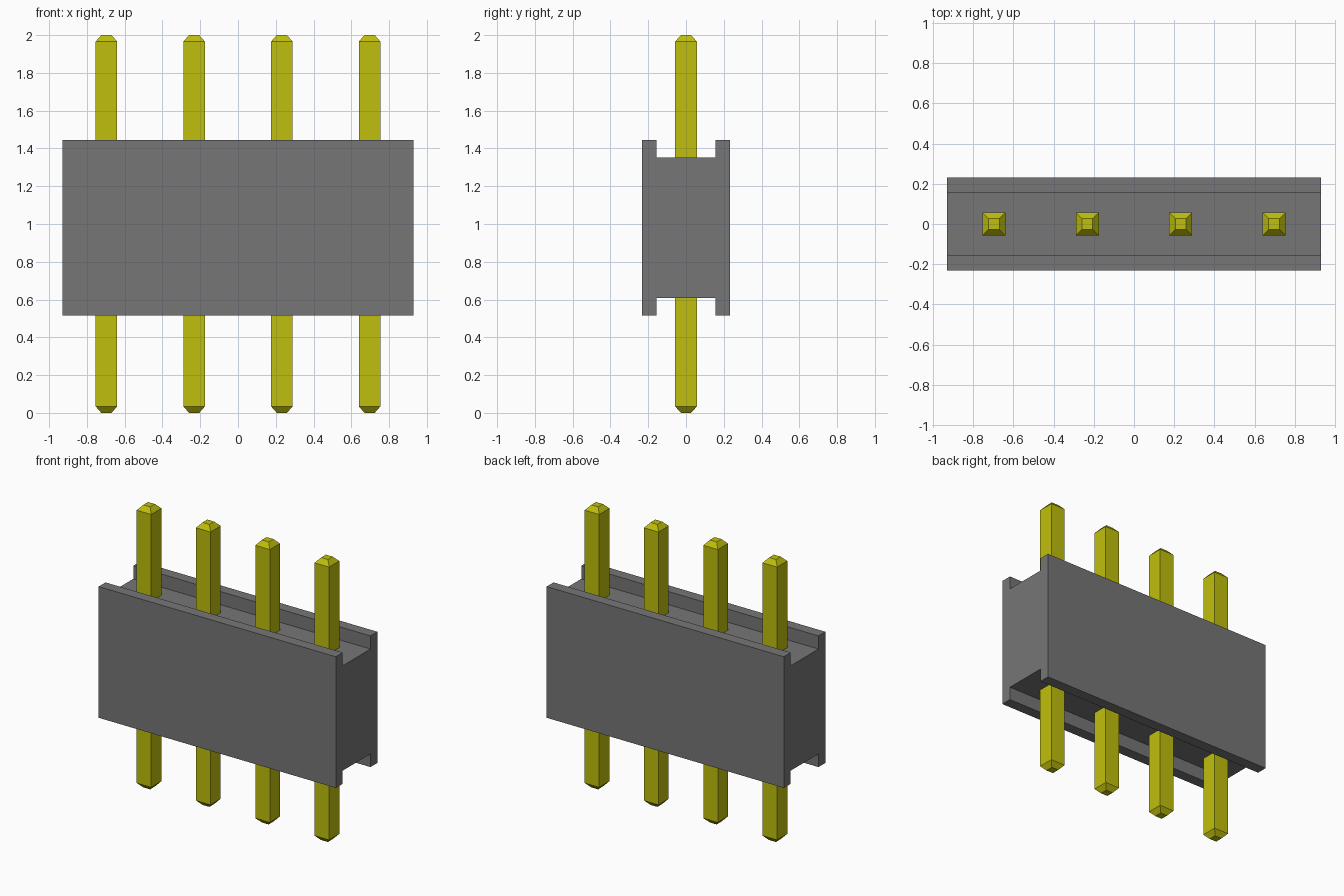
import bpy
import bmesh

default = bpy.data.objects.get("Cube")
if default:
    bpy.data.objects.remove(default, do_unlink=True)


def make_material(name, color):
    mat = bpy.data.materials.new(name)
    mat.use_nodes = True
    mat.diffuse_color = color
    mat.node_tree.nodes["Principled BSDF"].inputs["Base Color"].default_value = color
    return mat


def make_object(name, bm, mat):
    bmesh.ops.recalc_face_normals(bm, faces=bm.faces)
    mesh = bpy.data.meshes.new(name)
    bm.to_mesh(mesh)
    bm.free()
    mesh.materials.append(mat)
    obj = bpy.data.objects.new(name, mesh)
    bpy.context.collection.objects.link(obj)
    return obj


grey = make_material("grey plastic", (0.18, 0.18, 0.18, 1))
yellow = make_material("yellow metal", (0.52, 0.52, 0.004, 1))

# Housing: H-shaped profile extruded along x
HALF_LENGTH, OUTER, INNER = 0.929, 0.232, 0.155
BOTTOM, FLOOR, CEILING, TOP = 0.516, 0.609, 1.352, 1.445
half = [(OUTER, BOTTOM), (OUTER, TOP), (INNER, TOP), (INNER, CEILING)]
lower = [(INNER, FLOOR), (INNER, BOTTOM)]
side = lower + half
profile = side + [(-y, z) for y, z in reversed(side)]
bm = bmesh.new()
end = bm.faces.new([bm.verts.new((-HALF_LENGTH, y, z)) for y, z in profile])
sweep = bmesh.ops.extrude_face_region(bm, geom=[end], use_keep_orig=True)
moved = [v for v in sweep["geom"] if isinstance(v, bmesh.types.BMVert)]
bmesh.ops.translate(bm, verts=moved, vec=(2 * HALF_LENGTH, 0, 0))
make_object("housing", bm, grey)

# Pins: square bars with tapered tips
PITCH, PIN, TIP, TAPER, HEIGHT = 0.4645, 0.057, 0.027, 0.034, 2.0
levels = [(0, TIP), (TAPER, PIN), (HEIGHT - TAPER, PIN), (HEIGHT, TIP)]
for i in range(4):
    bm = bmesh.new()
    rings = [[bm.verts.new((sx * r, sy * r, z))
              for sx, sy in ((-1, -1), (1, -1), (1, 1), (-1, 1))]
             for z, r in levels]
    for low, high in zip(rings, rings[1:]):
        for a in range(4):
            b = (a + 1) % 4
            bm.faces.new((low[a], low[b], high[b], high[a]))
    bm.faces.new(rings[0])
    bm.faces.new(rings[-1])
    pin = make_object(f"pin_{i + 1}", bm, yellow)
    pin.location.x = (i - 1.5) * PITCH
